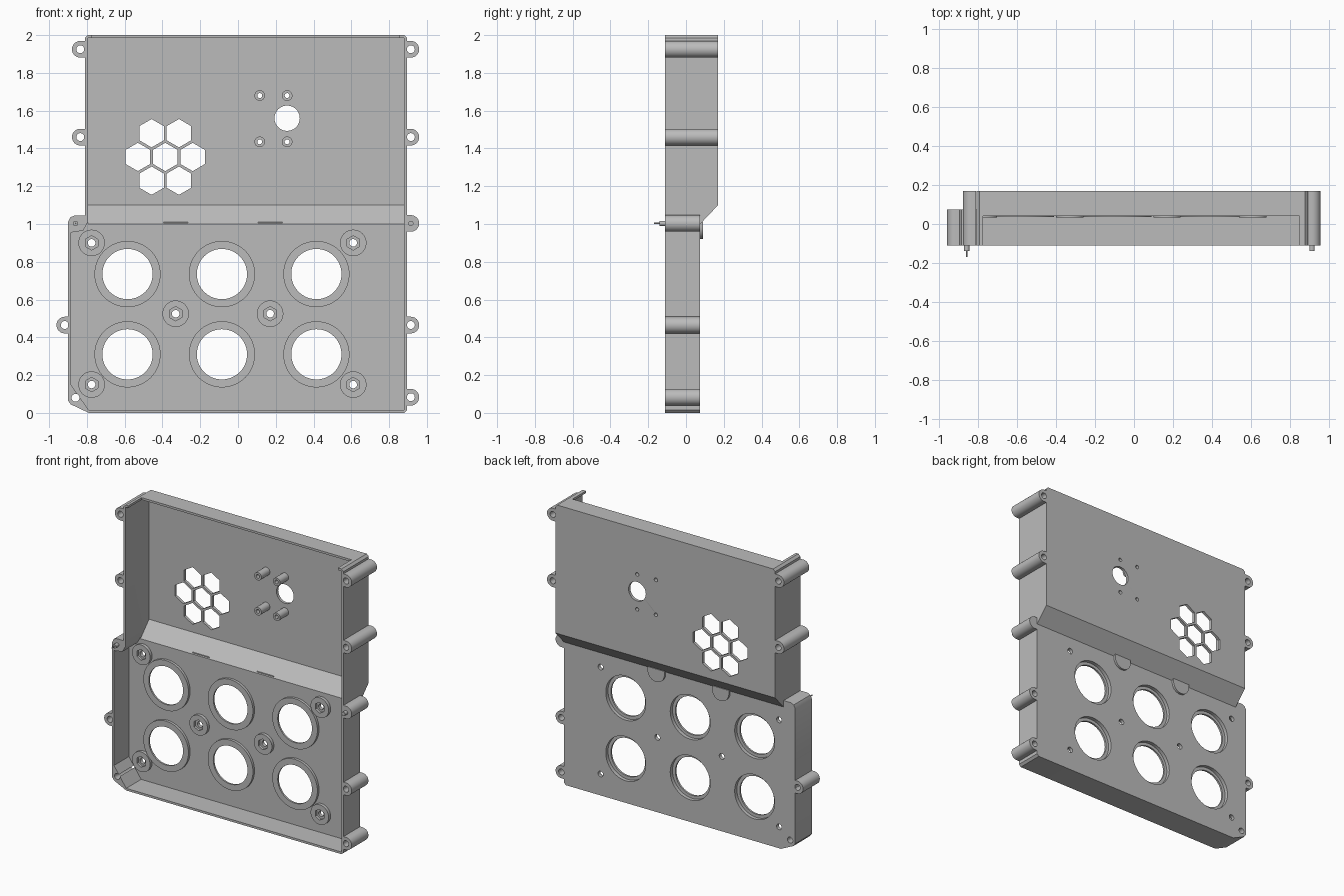
import bpy, bmesh, math

cube = bpy.data.objects.get("Cube")
if cube:
    bpy.data.objects.remove(cube, do_unlink=True)

grey = bpy.data.materials.new("plain_grey")
grey.use_nodes = True
GREY = (0.5, 0.5, 0.5, 1)
grey.diffuse_color = GREY
grey.node_tree.nodes["Principled BSDF"].inputs["Base Color"].default_value = GREY

FRONT, BACK, LOW_BACK = -0.11, 0.17, 0.075
FLOOR, UP_FLOOR = 0.055, 0.15


def prism(name, pts, a, b, axis="y"):
    """Extrude a flat outline along y (points are x, z) or x (points are y, z)."""
    bm = bmesh.new()
    place = (lambda p, t: (p[0], t, p[1])) if axis == "y" else (lambda p, t: (t, p[0], p[1]))
    rings = [[bm.verts.new(place(p, t)) for p in pts] for t in (a, b)]
    bm.faces.new(rings[0])
    bm.faces.new(rings[1][::-1])
    for i in range(len(pts)):
        j = (i + 1) % len(pts)
        bm.faces.new((rings[0][j], rings[0][i], rings[1][i], rings[1][j]))
    bmesh.ops.recalc_face_normals(bm, faces=bm.faces)
    mesh = bpy.data.meshes.new(name)
    bm.to_mesh(mesh)
    bm.free()
    mesh.materials.append(grey)
    ob = bpy.data.objects.new(name, mesh)
    bpy.context.collection.objects.link(ob)
    return ob


def circle(x, z, r, n=40, start=0.0, sweep=math.tau):
    steps = n if sweep == math.tau else n - 1
    return [(x + r * math.cos(start + sweep * i / steps),
             z + r * math.sin(start + sweep * i / steps)) for i in range(n)]


def rod(name, x, z, r, a, b, n=40):
    return prism(name, circle(x, z, r, n, math.pi / 2), a, b)


def combine(target, other, operation="DIFFERENCE"):
    mod = target.modifiers.new("cut", "BOOLEAN")
    mod.operation, mod.solver, mod.object = operation, "EXACT", other
    bpy.context.view_layer.objects.active = target
    bpy.ops.object.modifier_apply(modifier=mod.name)
    bpy.data.objects.remove(other, do_unlink=True)


def bore(target, x, z, r, a=-0.5, b=0.5, n=40):
    combine(target, rod("bore", x, z, r, a, b, n))


# Shell: shallow lower tray joined to the deeper upper tray
shell = prism("shell", [(-0.9, 0.065), (-0.885, 0.045), (-0.79, 0), (0.88, 0), (0.895, 0.015),
                        (0.895, 1.0), (-0.8, 1.0), (-0.8, 1.045), (-0.865, 1.045),
                        (-0.888, 1.035), (-0.9, 1.01)], FRONT, LOW_BACK)
combine(shell, prism("upper", [(FRONT, 0.9), (FRONT, 2), (BACK, 2), (BACK, 1.1),
                               (LOW_BACK, 1.0), (0.06, 0.9)], -0.81, 0.895, "x"), "UNION")

# Hollow both trays from the front
combine(shell, prism("low_cavity", [(-0.885, 0.15), (-0.79, 0.015), (0.88, 0.015), (0.88, 1.01),
                                    (-0.795, 1.01), (-0.82, 0.965), (-0.885, 0.955)], -0.3, FLOOR))
combine(shell, prism("up_cavity", [(-0.3, 0.98), (-0.3, 1.985), (UP_FLOOR, 1.985), (UP_FLOOR, 1.1),
                                   (FLOOR, 1.0), (FLOOR, 0.98)], -0.795, 0.88, "x"))

# Notch in the top wall and clipped top corners
combine(shell, prism("notch", [(-0.775, 1.97), (0.852, 1.97), (0.852, 2.1), (-0.775, 2.1)], -0.3, 0.04))
for x, s in ((-0.81, 1), (0.895, -1)):
    combine(shell, prism("clip", [(x - s * 0.01, 1.975), (x + s * 0.025, 2.01),
                                  (x - s * 0.01, 2.01)], -0.3, 0.3))

# Large round openings: raised collar in front, counterbore behind
for x in (-0.585, -0.085, 0.415):
    for z in (0.735, 0.31):
        combine(shell, rod("collar", x, z, 0.175, 0.037, 0.06, 64), "UNION")
        bore(shell, x, z, 0.133, n=64)
        bore(shell, x, z, 0.155, 0.05, 0.2, 64)

# Screw bosses with hexagonal nut pockets
for x, z in ((-0.775, 0.9), (0.61, 0.9), (-0.775, 0.15), (0.61, 0.15), (-0.33, 0.525), (0.17, 0.525)):
    combine(shell, rod("boss", x, z, 0.07, 0.033, 0.06), "UNION")
    bore(shell, x, z, 0.038, -0.05, 0.05, 6)
    bore(shell, x, z, 0.02, n=24)

# Honeycomb vent
vent_x, vent_z, pitch = -0.385, 1.355, 0.145
cells = [(vent_x, vent_z)] + circle(vent_x, vent_z, pitch, 6)
for x, z in cells:
    bore(shell, x, z, 0.075, 0.1, 0.3, 6)

# Round port and corner screw hole
bore(shell, 0.26, 1.56, 0.067, 0.1, 0.3)
bore(shell, -0.86, 0.08, 0.021, n=24)

# Standoffs around the port
for x in (0.115, 0.26):
    for z in (1.68, 1.435):
        post = rod("standoff", x, z, 0.028, 0.055, UP_FLOOR + 0.01, 28)
        bore(post, x, z, 0.013, n=20)
        bore(shell, x, z, 0.013, n=20)

# Screw lugs along both sides
lugs = [(s * 1, x, z, BACK) for s, x in ((-1, -0.835), (1, 0.915)) for z in (1.925, 1.46)]
lugs += [(1, 0.915, z, LOW_BACK) for z in (1.003, 0.465, 0.083)]
lugs += [(-1, -0.917, 0.465, LOW_BACK)]
for s, x, z, back in lugs:
    arc = circle(x, z, 0.044, 24, -s * math.pi / 2, math.pi)
    root = x - s * 0.024
    lug = prism("screw_lug", arc + [(root, arc[-1][1]), (root, arc[0][1])], FRONT, back)
    if abs(z - 1.003) > 0.01:
        bore(lug, x, z, 0.021, n=24)

# Locating pins
for x in (-0.86, 0.915):
    rod("locating_pin", x, 1.003, 0.014, -0.14, FRONT + 0.01, 24)
rod("pin_tip", -0.86, 1.003, 0.004, -0.17, -0.13, 12)

# Rounded catches on the back, under the slope
for x in (-0.33, 0.17):
    arc = circle(x, 0.985, 0.065, 24, math.pi, math.pi)
    prism("back_catch", arc + [(x + 0.065, 1.01), (x - 0.065, 1.01)], 0.06, 0.09)

# Smooth curved walls, keep edges crisp
for ob in bpy.context.scene.objects:
    if ob.type == "MESH":
        bpy.ops.object.select_all(action="DESELECT")
        ob.select_set(True)
        bpy.context.view_layer.objects.active = ob
        bpy.ops.object.shade_smooth_by_angle(angle=math.radians(30))
